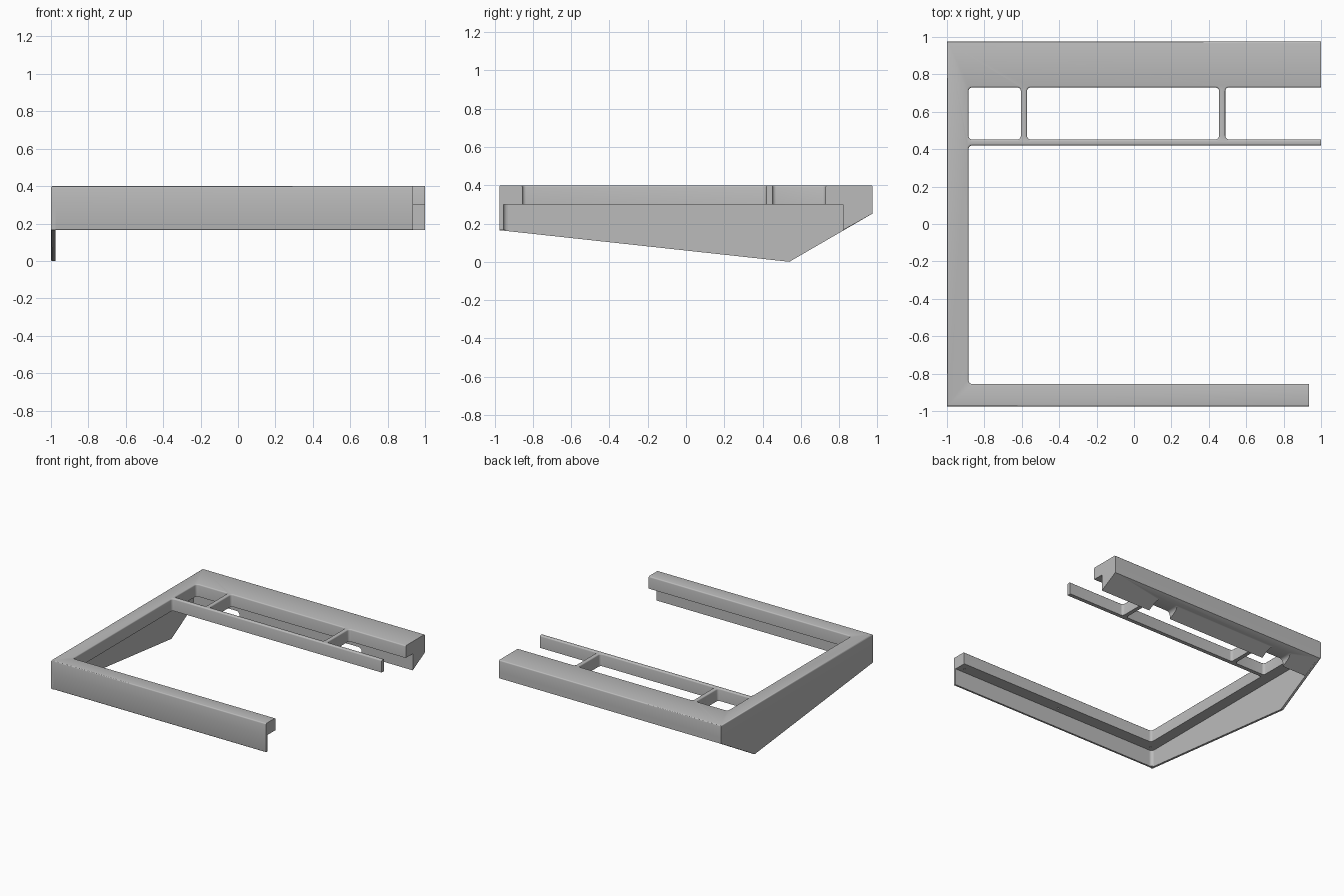
import bpy, bmesh, math

cube = bpy.data.objects.get("Cube")
if cube:
    bpy.data.objects.remove(cube, do_unlink=True)

grey = bpy.data.materials.new("plain grey")
grey.use_nodes = True
grey.diffuse_color = (0.5, 0.5, 0.5, 1)
grey.node_tree.nodes["Principled BSDF"].inputs["Base Color"].default_value = grey.diffuse_color

AXES = {"x": lambda a, b, d: (d, a, b),
        "y": lambda a, b, d: (a, d, b),
        "z": lambda a, b, d: (a, b, d)}


def prism(name, profile, axis, lo, hi):
    """Extrude a 2D profile along an axis."""
    bm = bmesh.new()
    place = AXES[axis]
    base = bm.faces.new([bm.verts.new(place(a, b, lo)) for a, b in profile])
    new = bmesh.ops.extrude_face_region(bm, geom=[base])["geom"]
    step = place(0, 0, hi - lo)
    bmesh.ops.translate(bm, vec=step, verts=[v for v in new if isinstance(v, bmesh.types.BMVert)])
    bmesh.ops.recalc_face_normals(bm, faces=bm.faces)
    mesh = bpy.data.meshes.new(name)
    bm.to_mesh(mesh)
    bm.free()
    mesh.materials.append(grey)
    obj = bpy.data.objects.new(name, mesh)
    bpy.context.collection.objects.link(obj)
    return obj


def rounded(x0, x1, y0, y1, r=0.02, steps=5):
    """Rectangle outline with rounded corners."""
    corners = [(x1 - r, y1 - r), (x0 + r, y1 - r), (x0 + r, y0 + r), (x1 - r, y0 + r)]
    return [(cx + r * math.cos(math.pi / 2 * (q + s / steps)),
             cy + r * math.sin(math.pi / 2 * (q + s / steps)))
            for q, (cx, cy) in enumerate(corners) for s in range(steps + 1)]


def cut(obj, cutters):
    """Subtract the cutters, bake the result and remove the cutters."""
    for c in cutters:
        mod = obj.modifiers.new("cut", "BOOLEAN")
        mod.operation, mod.solver, mod.object = "DIFFERENCE", "EXACT", c
    dg = bpy.context.evaluated_depsgraph_get()
    baked = bpy.data.meshes.new_from_object(obj.evaluated_get(dg))
    obj.modifiers.clear()
    obj.data = baked
    for c in cutters:
        bpy.data.objects.remove(c, do_unlink=True)


def soften(obj, rule, width=0.009):
    """Round the sharp edges whose two ends satisfy the rule."""
    bm = bmesh.new()
    bm.from_mesh(obj.data)
    edges = [e for e in bm.edges if len(e.link_faces) == 2 and e.calc_face_angle() > 0.8
             and all(rule(v.co) for v in e.verts)]
    bmesh.ops.bevel(bm, geom=edges, offset=width, segments=3, profile=0.5, affect="EDGES")
    bm.to_mesh(obj.data)
    bm.free()


LEFT, BACK, TOP, SHELF = -1.0, 0.975, 0.4, 0.3
INNER, LIP_END, FAR = -0.885, 0.935, 1.3

# Top frame: slab with one large opening, three windows and a short front arm
frame = prism("top_frame", [(LEFT, -BACK), (1, -BACK), (1, BACK), (LEFT, BACK)], "z", SHELF, TOP)
openings = [(INNER, FAR, -0.855, 0.42), (INNER, -0.605, 0.452, 0.73),
            (-0.572, 0.455, 0.452, 0.73), (0.488, FAR, 0.452, 0.73)]
cutters = [prism("opening_cutter", rounded(*o), "z", 0.1, 0.6) for o in openings]
cutters.append(prism("arm_end_cutter", rounded(LIP_END, FAR, -1.2, 0, 0.001), "z", 0.1, 0.6))

# Small blind holes under the front arm
for x in (-0.93, -0.03, 0.88):
    cutters.append(prism("pin_hole_cutter", rounded(x - 0.008, x + 0.008, -0.923, -0.907, 0.0079),
                         "z", 0.2, 0.34))
cut(frame, cutters)


def on_open_end(co):
    return co.x > 0.999 or (co.y < -0.8 and co.x > LIP_END - 0.003)


# Round the top rims, leaving the open ends sharp
bm = bmesh.new()
bm.from_mesh(frame.data)
rims = [e for e in bm.edges if len(e.link_faces) == 2 and e.calc_face_angle() > 0.8
        and all(v.co.z > TOP - 0.001 for v in e.verts)
        and not all(on_open_end(v.co) for v in e.verts)]
bmesh.ops.bevel(bm, geom=rims, offset=0.009, segments=3, profile=0.5, affect="EDGES")
bm.to_mesh(frame.data)
bm.free()

# Side wall: tapered thin panel
side = prism("side_wall", [(-BACK, SHELF), (-BACK, 0.165), (0.54, 0), (BACK, 0.252), (BACK, SHELF)],
             "x", LEFT, -0.977)
soften(side, lambda co: co.z < 0.26 and co.x < -0.99, 0.007)

# Front lip hanging from the arm
lip = prism("front_lip", [(-BACK, SHELF), (-BACK, 0.165), (-0.955, 0.165), (-0.955, SHELF)],
            "x", -0.99, LIP_END)
soften(lip, lambda co: co.z < 0.17 and co.y < -0.97, 0.007)

# Fillet between lip and side wall
arc = [(-0.977 + 0.025 * (1 - math.sin(a)), -0.955 + 0.025 * (1 - math.cos(a)))
       for a in [math.pi / 2 * i / 5 for i in range(6)]]
prism("corner_fillet", [(-0.977, -0.955)] + arc, "z", 0.166, SHELF)

# Rear beam: wedge under the back of the frame with two notches
beam = prism("rear_beam", [(0.82, SHELF), (0.82, 0.165), (BACK, 0.252), (BACK, SHELF)],
             "x", -0.985, 1)
cut(beam, [prism("notch_cutter", rounded(x - 0.1, x + 0.1, 0.05, 0.225, 0.03), "y", 0.7, 1.1)
           for x in (-0.66, 0.44)])

# Smooth the rounded edges while keeping hard corners
bpy.ops.object.select_all(action="DESELECT")
for obj in bpy.context.collection.objects:
    if obj.type == "MESH" and grey.name in obj.data.materials:
        obj.select_set(True)
        bpy.context.view_layer.objects.active = obj
bpy.ops.object.shade_smooth_by_angle(angle=math.radians(35))
